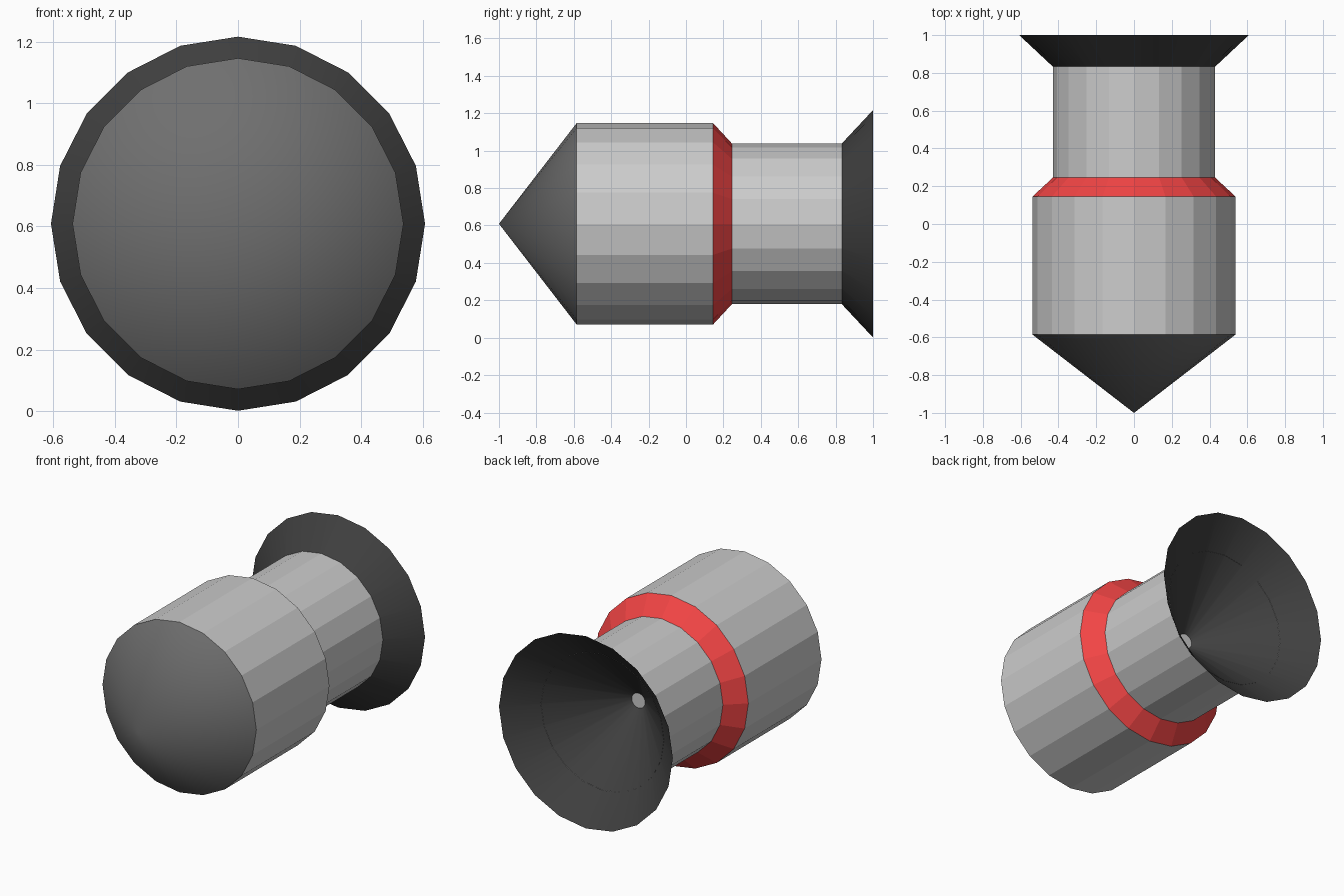
import bpy, bmesh, math

if "Cube" in bpy.data.objects:
    bpy.data.objects.remove(bpy.data.objects["Cube"])

SIDES = 20
AXIS_Z = 0.609


def material(name, rgb):
    m = bpy.data.materials.new(name)
    m.diffuse_color = (*rgb, 1)
    m.use_nodes = True
    m.node_tree.nodes["Principled BSDF"].inputs["Base Color"].default_value = m.diffuse_color
    return m


def lathe(name, profile, mat=None, smooth=False):
    """Spin (radius, y) points, listed front to back, around the y axis."""
    bm = bmesh.new()
    rings = []
    for r, y in profile:
        if r == 0:
            rings.append([bm.verts.new((0, y, AXIS_Z))] * SIDES)
        else:
            angles = [2 * math.pi * i / SIDES for i in range(SIDES)]
            rings.append([bm.verts.new((r * math.sin(a), y, AXIS_Z + r * math.cos(a)))
                          for a in angles])
    for a, b in zip(rings, rings[1:]):
        for i in range(SIDES):
            j = (i + 1) % SIDES
            bm.faces.new(dict.fromkeys((a[i], a[j], b[j], b[i])))
    # outward from the axis, as every part is convex around it
    bm.normal_update()
    for f in bm.faces:
        c = f.calc_center_median()
        f.smooth = smooth
        if f.normal.x * c.x + f.normal.z * (c.z - AXIS_Z) < -1e-6:
            f.normal_flip()
    mesh = bpy.data.meshes.new(name)
    bm.to_mesh(mesh)
    bm.free()
    ob = bpy.data.objects.new(name, mesh)
    bpy.context.collection.objects.link(ob)
    if mat:
        mesh.materials.append(mat)
    return ob


dark = material("dark", (0.16, 0.16, 0.16))
black = material("black", (0.05, 0.05, 0.05))
red = material("red", (0.9, 0.06, 0.06))

# Pointed nose, wide body, red shoulder and narrower tail
lathe("nose_cone", [(0, -1), (0.538, -0.585)], dark, smooth=True)
lathe("body", [(0.538, -0.585), (0.538, 0.145)])
lathe("shoulder_ring", [(0.538, 0.145), (0.43, 0.245)], red)
lathe("tail_tube", [(0.43, 0.245), (0.43, 0.835)])

# Flared nozzle: a thin cone that starts deep inside the tail
lathe("nozzle", [(0.047, 0.475), (0.608, 1.0)], black, smooth=True)

# Small grey disc closing the throat of the nozzle
bpy.ops.mesh.primitive_circle_add(vertices=SIDES, radius=0.047, fill_type='NGON',
                                  location=(0, 0.475, AXIS_Z),
                                  rotation=(-math.pi / 2, 0, 0))
bpy.context.object.name = "nozzle_throat"
